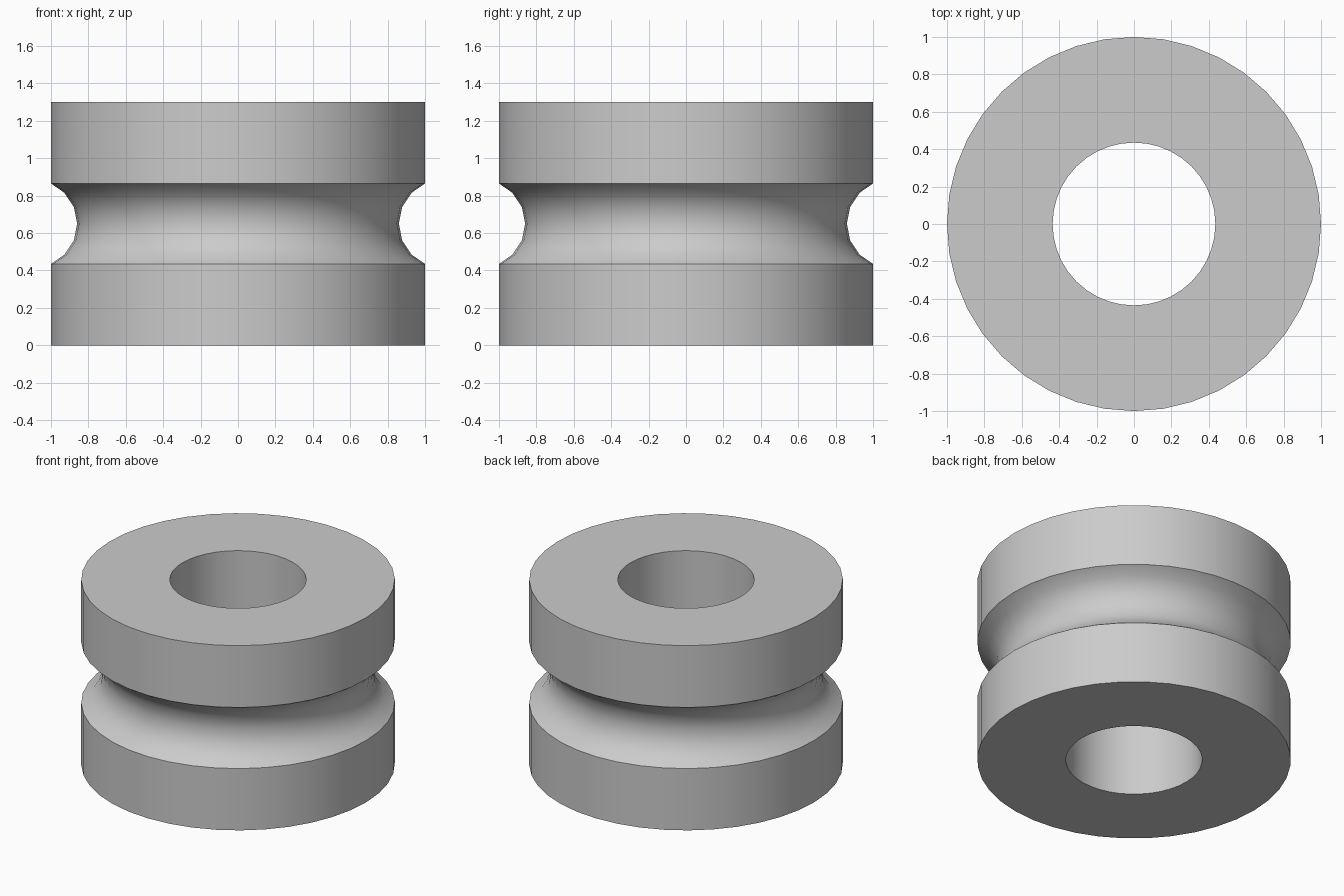
import bpy, bmesh, math
from mathutils import Matrix, Vector

cube = bpy.data.objects.get("Cube")
if cube:
    bpy.data.objects.remove(cube, do_unlink=True)

OUTER, BORE, HEIGHT, SIDES = 1.0, 0.435, 1.3, 40
GROOVE_RADIUS, GROOVE_CENTRE = 0.235, 1.095

grey = bpy.data.materials.new("plain grey")
grey.use_nodes = True
colour = (0.6, 0.6, 0.6, 1)
grey.diffuse_color = colour
grey.node_tree.nodes["Principled BSDF"].inputs["Base Color"].default_value = colour

# Closed cross-section: bore, flat ends, rims and the round groove
mid = HEIGHT / 2
profile = [(BORE, 0), (OUTER, 0), (OUTER, 0.435)]
for step in range(-2, 3):
    a = step * math.pi / 8
    profile.append((GROOVE_CENTRE - GROOVE_RADIUS * math.cos(a),
                    mid + GROOVE_RADIUS * math.sin(a)))
profile += [(OUTER, 0.865), (OUTER, HEIGHT), (BORE, HEIGHT)]

# Revolve the section into a ring
bm = bmesh.new()
verts = [bm.verts.new((r, 0, z)) for r, z in profile]
edges = [bm.edges.new((v, verts[(i + 1) % len(verts)])) for i, v in enumerate(verts)]
bmesh.ops.spin(bm, geom=verts + edges, cent=(0, 0, 0), axis=(0, 0, 1),
               angle=math.tau, steps=SIDES, use_merge=True)
bmesh.ops.remove_doubles(bm, verts=bm.verts, dist=0.0001)
bmesh.ops.recalc_face_normals(bm, faces=bm.faces)
mesh = bpy.data.meshes.new("grooved_roller")
bm.to_mesh(mesh)
bm.free()
mesh.materials.append(grey)

roller = bpy.data.objects.new("grooved_roller", mesh)
bpy.context.collection.objects.link(roller)
bpy.ops.object.select_all(action="DESELECT")
roller.select_set(True)
bpy.context.view_layer.objects.active = roller
bpy.ops.object.shade_smooth_by_angle(angle=math.radians(30))
